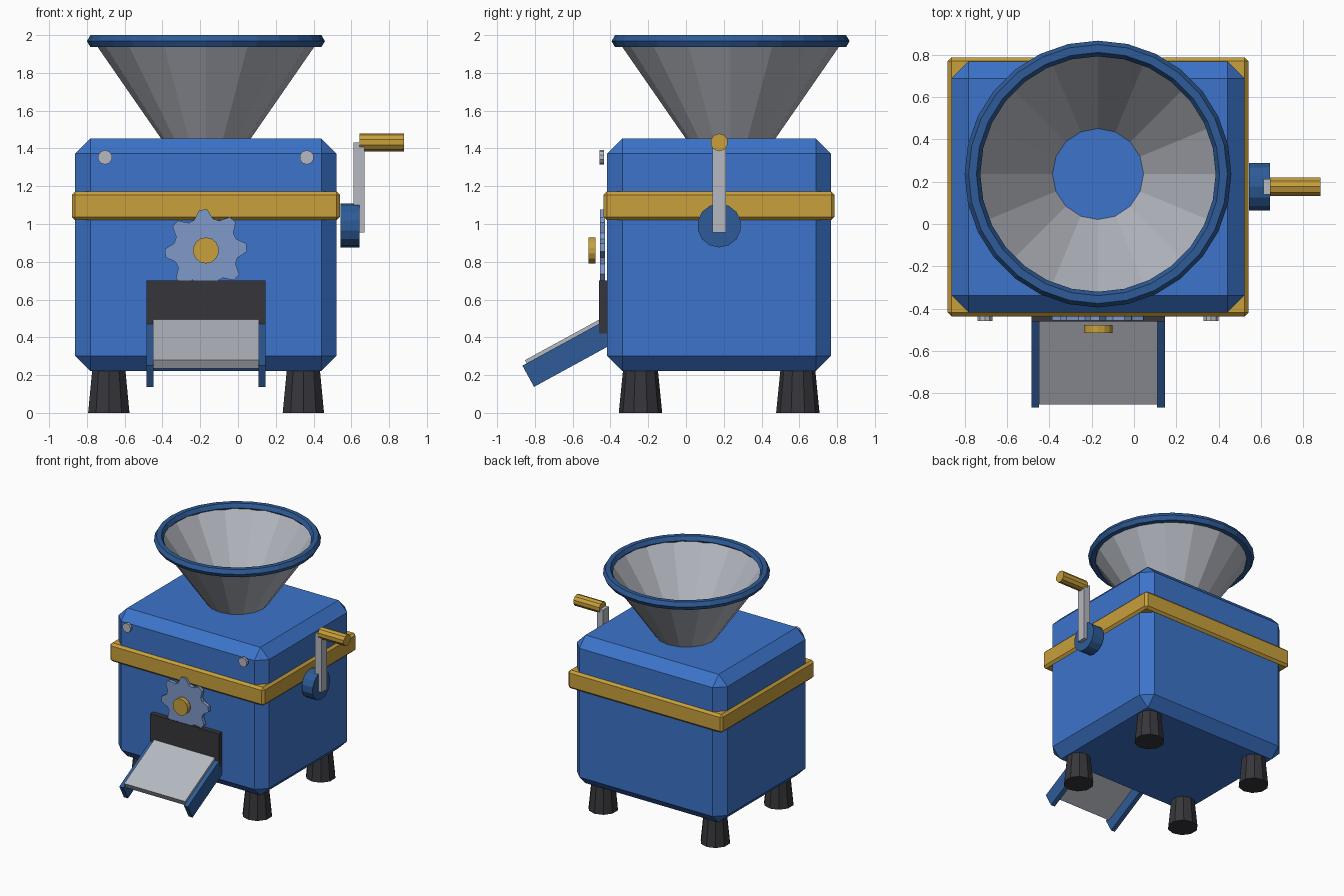
import bpy, bmesh, math
from mathutils import Matrix, Vector

if "Cube" in bpy.data.objects:
    bpy.data.objects.remove(bpy.data.objects["Cube"])


def mat(name, r, g, b):
    m = bpy.data.materials.new(name)
    m.diffuse_color = (r, g, b, 1)
    m.use_nodes = True
    m.node_tree.nodes["Principled BSDF"].inputs["Base Color"].default_value = m.diffuse_color
    return m


BLUE = mat("body_blue", 0.045, 0.174, 0.59)
NAVY = mat("dark_blue", 0.027, 0.105, 0.31)
GOLD = mat("brass", 0.58, 0.35, 0.045)
STEEL = mat("steel", 0.46, 0.48, 0.53)
GEAR = mat("gear_blue_grey", 0.21, 0.32, 0.58)
DARK = mat("charcoal", 0.037, 0.036, 0.043)

CX, CY = -0.17, 0.176   # centre of the housing


def finish(name, bm, material, matrix=Matrix()):
    bmesh.ops.transform(bm, matrix=matrix, verts=bm.verts)
    bmesh.ops.recalc_face_normals(bm, faces=bm.faces)
    me = bpy.data.meshes.new(name)
    bm.to_mesh(me)
    bm.free()
    me.materials.append(material)
    ob = bpy.data.objects.new(name, me)
    bpy.context.collection.objects.link(ob)
    return ob


def box(name, lo, hi, material, bevel=0, matrix=Matrix()):
    lo, hi = Vector(lo), Vector(hi)
    bm = bmesh.new()
    bmesh.ops.create_cube(bm, size=1)
    bmesh.ops.scale(bm, vec=hi - lo, verts=bm.verts)
    bmesh.ops.translate(bm, vec=(lo + hi) / 2, verts=bm.verts)
    if bevel:
        bmesh.ops.bevel(bm, geom=bm.edges[:], offset=bevel, segments=1,
                        affect='EDGES')
    return finish(name, bm, material, matrix)


def cylinder(name, centre, axis, r, depth, sides, material, r_top=None):
    bm = bmesh.new()
    bmesh.ops.create_cone(bm, cap_ends=True, segments=sides, radius1=r,
                          radius2=r if r_top is None else r_top, depth=depth)
    rot = Vector(axis).to_track_quat('Z', 'Y').to_matrix().to_4x4()
    return finish(name, bm, material, Matrix.Translation(centre) @ rot)


def lathe(name, profile, sides, centre, material):
    """Revolve a closed (radius, height) profile around z."""
    bm = bmesh.new()
    rings = []
    for i in range(sides):
        a = 2 * math.pi * i / sides
        rings.append([bm.verts.new((r * math.cos(a), r * math.sin(a), z))
                      for r, z in profile])
    n = len(profile)
    for i in range(sides):
        p, q = rings[i], rings[(i + 1) % sides]
        for j in range(n):
            k = (j + 1) % n
            bm.faces.new((p[j], q[j], q[k], p[k]))
    return finish(name, bm, material, Matrix.Translation(centre))


# Housing and brass band
box("housing", (-0.862, -0.417, 0.222), (0.522, 0.768, 1.452), BLUE, 0.08)
box("brass_band", (-0.88, -0.437, 1.02), (0.54, 0.787, 1.172), GOLD, 0.018)

# Tapered feet
for sx, x in (("left", -0.684), ("right", 0.346)):
    for sy, y in (("front", -0.241), ("back", 0.592)):
        cylinder(f"{sy}_{sx}_foot", (x, y, 0.125), (0, 0, 1), 0.115, 0.25, 10,
                 DARK, 0.09)

# Open hopper with a thin wall, and its rim
lathe("hopper", [(0.215, 1.42), (0.596, 1.97), (0.574, 1.97), (0.193, 1.42)],
      16, (CX, 0.236, 0), STEEL)
rim = [(0.593 + 0.037 * math.cos(k * math.pi / 3),
        1.968 + 0.037 * math.sin(k * math.pi / 3)) for k in range(6)]
lathe("hopper_rim", rim, 28, (CX, 0.236, 0), NAVY)

# Front bolts
for side, x in (("left", -0.704), ("right", 0.364)):
    cylinder(f"{side}_bolt", (x, -0.447, 1.353), (0, -1, 0), 0.038, 0.024, 10,
             STEEL)

# Gear: four outline points per tooth, extruded in y
bm = bmesh.new()
pts = []
for i in range(32):
    a = 2 * math.pi * i / 32 - 0.03
    r = 0.217 if i % 4 < 2 else 0.172
    pts.append(bm.verts.new((r * math.cos(a), 0, r * math.sin(a))))
face = bm.faces.new(pts)
ext = bmesh.ops.extrude_face_region(bm, geom=[face])["geom"]
bmesh.ops.translate(bm, vec=(0, 0.028, 0),
                    verts=[v for v in ext if isinstance(v, bmesh.types.BMVert)])
finish("gear", bm, GEAR, Matrix.Translation((CX, -0.456, 0.86)))
cylinder("gear_hub", (CX, -0.497, 0.86), (0, -1, 0), 0.069, 0.038, 14, GOLD)

# Outlet plate and sloping chute
box("outlet_plate", (-0.485, -0.46, 0.42), (0.146, -0.417, 0.70), DARK)
slope = Matrix.Translation((0, -0.866, 0.25)) @ Matrix.Rotation(0.5, 4, 'X')
box("chute_tray", (-0.449, 0.026, -0.031), (0.11, 0.56, 0.019), STEEL, 0, slope)
for side, x in (("left", -0.485), ("right", 0.109)):
    box(f"{side}_chute_rail", (x, 0, -0.128), (x + 0.037, 0.56, 0), NAVY, 0,
        slope)

# Crank on the right side
cylinder("crank_boss", (0.593, CY, 0.992), (1, 0, 0), 0.116, 0.1, 14, NAVY)
box("crank_arm", (0.612, CY - 0.037, 0.955), (0.671, CY + 0.037, 1.432), STEEL)
cylinder("crank_handle", (0.761, CY, 1.432), (1, 0, 0), 0.047, 0.238, 10, GOLD)
